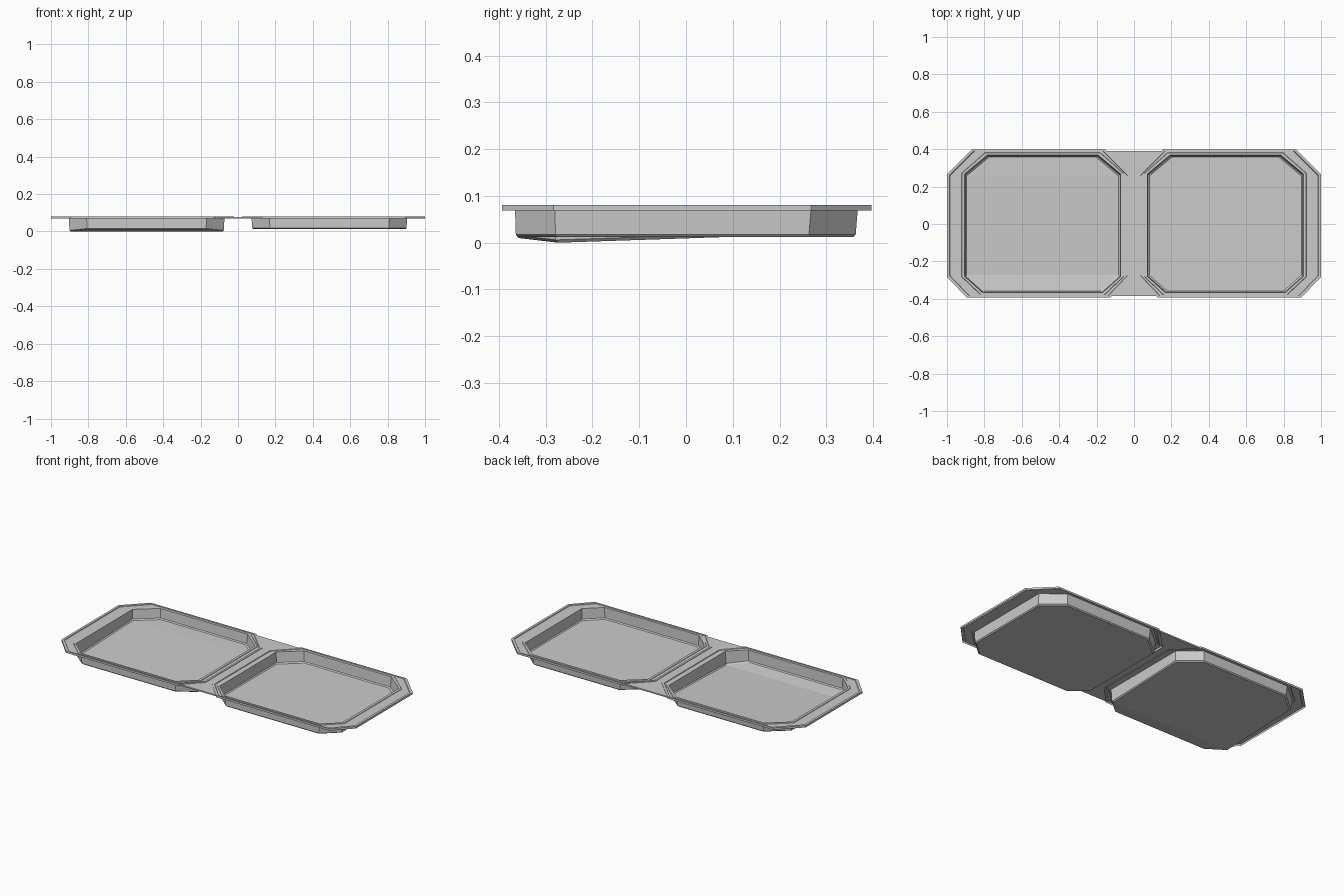
import bpy, bmesh

if "Cube" in bpy.data.objects:
    bpy.data.objects.remove(bpy.data.objects["Cube"])


def octagon(x0, x1, y0, y1, back, front):
    """Chamfered rectangle; back and front are (cx, cy) corner cuts."""
    bx, by = back
    fx, fy = front
    return [(x0 + fx, y0), (x1 - fx, y0), (x1, y0 + fy), (x1, y1 - by),
            (x1 - bx, y1), (x0 + bx, y1), (x0, y1 - by), (x0, y0 + fy)]


def finish(bm, name):
    bmesh.ops.recalc_face_normals(bm, faces=bm.faces)
    mesh = bpy.data.meshes.new(name)
    bm.to_mesh(mesh)
    bm.free()
    ob = bpy.data.objects.new(name, mesh)
    bpy.context.collection.objects.link(ob)
    return ob


def tray(name, side, floor_z):
    """Loft the flange, lip, wall and floor as one pressed sheet."""
    outer = ((0.13, 0.13), (0.105, 0.11))
    mid = ((0.125, 0.11), (0.10, 0.095))
    inner = ((0.12, 0.10), (0.095, 0.085))
    flat = [0.012] * 8
    rings = [
        (octagon(0.022, 1.0, -0.393, 0.397, *outer), [0.069] * 8),
        (octagon(0.022, 1.0, -0.393, 0.397, *outer), [0.081] * 8),
        (octagon(0.034, 0.986, -0.386, 0.390, *outer), [0.081] * 8),
        (octagon(0.036, 0.984, -0.385, 0.389, *outer), [0.077] * 8),
        (octagon(0.055, 0.922, -0.377, 0.382, *mid), [0.077] * 8),
        (octagon(0.057, 0.920, -0.376, 0.380, *mid), [0.080] * 8),
        (octagon(0.072, 0.905, -0.366, 0.368, *inner), [0.080] * 8),
        (octagon(0.076, 0.901, -0.364, 0.363, *inner), [z + 0.006 for z in floor_z]),
        (octagon(0.082, 0.895, -0.358, 0.357, *inner), floor_z),
    ]
    bm = bmesh.new()
    loops = [[bm.verts.new((side * x, y, z)) for (x, y), z in zip(pts, zs)]
             for pts, zs in rings]
    for a, b in zip(loops, loops[1:]):
        for i in range(8):
            j = (i + 1) % 8
            bm.faces.new((a[i], a[j], b[j], b[i]))
    # floor in three strips so that it may dip near the front
    f = loops[-1]
    for quad in ((0, 1, 2, 7), (7, 2, 3, 6), (6, 3, 4, 5)):
        bm.faces.new([f[i] for i in quad])
    finish(bm, name)


tray("right_tray", 1, [0.012] * 8)
# the left floor sags towards the front
tray("left_tray", -1, [0.010, 0.010, 0.0, 0.018, 0.018, 0.018, 0.018, 0.0])

# hourglass web joining the two flanges
outline = [(-0.125, -0.385), (0.125, -0.385), (0.022, -0.28), (0.022, 0.267),
           (0.145, 0.390), (-0.145, 0.390), (-0.022, 0.267), (-0.022, -0.28)]
bm = bmesh.new()
low = [bm.verts.new((x, y, 0.070)) for x, y in outline]
top = [bm.verts.new((x, y, 0.078)) for x, y in outline]
for i in range(8):
    j = (i + 1) % 8
    bm.faces.new((low[i], low[j], top[j], top[i]))
for v in (low, top):
    for quad in ((0, 1, 2, 7), (7, 2, 3, 6), (6, 3, 4, 5)):
        bm.faces.new([v[i] for i in quad])
finish(bm, "joining_web")
